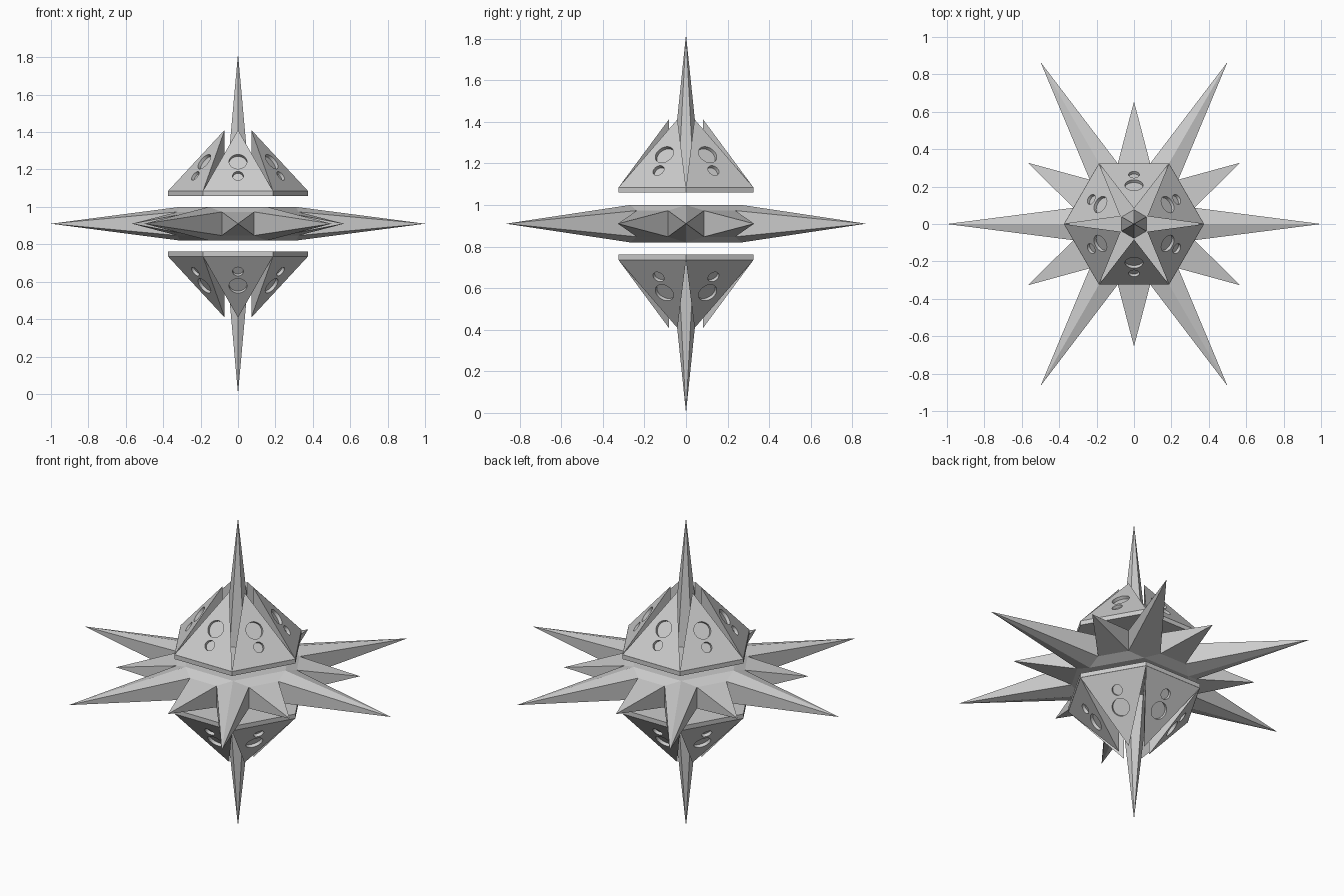
import bpy, bmesh
from math import cos, sin, pi, radians
from mathutils import Vector, Matrix

if "Cube" in bpy.data.objects:
    bpy.data.objects.remove(bpy.data.objects["Cube"])

MID = 0.91          # height of the symmetry plane


def polar(r, deg, z):
    return Vector((r * cos(radians(deg)), r * sin(radians(deg)), z))


def finish(bm, name):
    bmesh.ops.recalc_face_normals(bm, faces=bm.faces)
    me = bpy.data.meshes.new(name)
    bm.to_mesh(me)
    bm.free()
    return add(name, me)


def add(name, me, rot=(0, 0, 0)):
    ob = bpy.data.objects.new(name, me)
    ob.location = (0, 0, MID)
    ob.rotation_euler = rot
    bpy.context.collection.objects.link(ob)
    return ob


# Middle star: bevelled hexagonal disc with six long and six short spikes
bm = bmesh.new()
tips = [bm.verts.new(polar(0.655 if i % 2 else 1.0, 30 * i, 0)) for i in range(12)]
for s in (1, -1):
    hexa = [bm.verts.new(polar(0.31, 60 * i, 0.09 * s)) for i in range(6)]
    notch = [bm.verts.new(polar(0.335, 30 * i + 15, 0.063 * s)) for i in range(12)]
    bm.faces.new(hexa)
    for i in range(6):
        a, b, c = notch[2 * i - 1], notch[2 * i], notch[2 * i + 1]
        h, h2 = hexa[i], hexa[(i + 1) % 6]
        bm.faces.new((h, a, tips[2 * i]))
        bm.faces.new((h, tips[2 * i], b))
        bm.faces.new((h, b, c, h2))
        bm.faces.new((b, tips[2 * i + 1], c))
    if s == 1:
        upper = notch
# spike side walls
for i in range(12):
    bm.faces.new((upper[i], tips[i], notch[i]))
    bm.faces.new((upper[i], notch[i], tips[(i + 1) % 12]))
finish(bm, "spiked_star_ring")

# Cap base slab
bm = bmesh.new()
bmesh.ops.create_cone(bm, cap_ends=True, segments=6, radius1=0.375, radius2=0.375,
                      depth=0.026, matrix=Matrix.Translation((0, 0, 0.162))
                      @ Matrix.Rotation(pi / 2, 4, 'Z'))
# align a corner with the x axis whatever the primitive's start angle
v = max(bm.verts, key=lambda p: p.co.x)
if abs(v.co.y) > 0.01:
    bmesh.ops.rotate(bm, verts=bm.verts, cent=(0, 0, 0), matrix=Matrix.Rotation(pi / 6, 3, 'Z'))
slab = finish(bm, "upper_cap_base")

# Axial spike, six-sided, corners facing the panels
bm = bmesh.new()
base = [bm.verts.new(polar(0.078, 30 + 60 * i, 0.16)) for i in range(6)]
tip = bm.verts.new((0, 0, 0.91))
bm.faces.new(base)
for i in range(6):
    bm.faces.new((base[i], base[(i + 1) % 6], tip))
spike = finish(bm, "upper_axial_spike")

# Wedge panel facing the front
bm = bmesh.new()
a, b = (bm.verts.new(polar(0.375, d, 0.174)) for d in (240, 300))
c = bm.verts.new((0, -0.082, 0.174))
d = bm.verts.new((0, -0.082, 0.502))
for f in ((a, b, d), (a, d, c), (b, c, d), (a, c, b)):
    bm.faces.new(f)
panel = finish(bm, "upper_panel_1")

# Round recesses cut into the sloping face
foot, apex = Vector((0, -0.325, 0.174)), Vector((0, -0.082, 0.502))
slope = apex - foot
normal = Vector((0, -slope.z, slope.y)).normalized()
rot = normal.to_track_quat('Z', 'Y').to_matrix().to_4x4()
bm = bmesh.new()
for z, r in ((0.332, 0.048), (0.256, 0.029)):
    p = foot + slope * ((z - foot.z) / slope.z)
    # cylinder reaches 0.018 below the surface
    bmesh.ops.create_cone(bm, cap_ends=True, segments=32, radius1=r, radius2=r, depth=0.06,
                          matrix=Matrix.Translation(p + normal * 0.012) @ rot)
cutter = finish(bm, "recess_cutter")
cutter.hide_render = True
mod = panel.modifiers.new("recesses", 'BOOLEAN')
mod.object = cutter
mod.operation = 'DIFFERENCE'
mod.solver = 'EXACT'
bpy.context.view_layer.update()
cut = bpy.data.meshes.new_from_object(panel.evaluated_get(bpy.context.evaluated_depsgraph_get()))
panel.modifiers.clear()
panel.data = cut
bpy.data.objects.remove(cutter)

# Repeat panels around both caps, and flip the cap parts to the underside
for i in range(6):
    if i:
        add(f"upper_panel_{i + 1}", cut, (0, 0, i * pi / 3))
    add(f"lower_panel_{i + 1}", cut, (pi, 0, i * pi / 3))
add("lower_cap_base", slab.data, (pi, 0, 0))
add("lower_axial_spike", spike.data, (pi, 0, 0))
